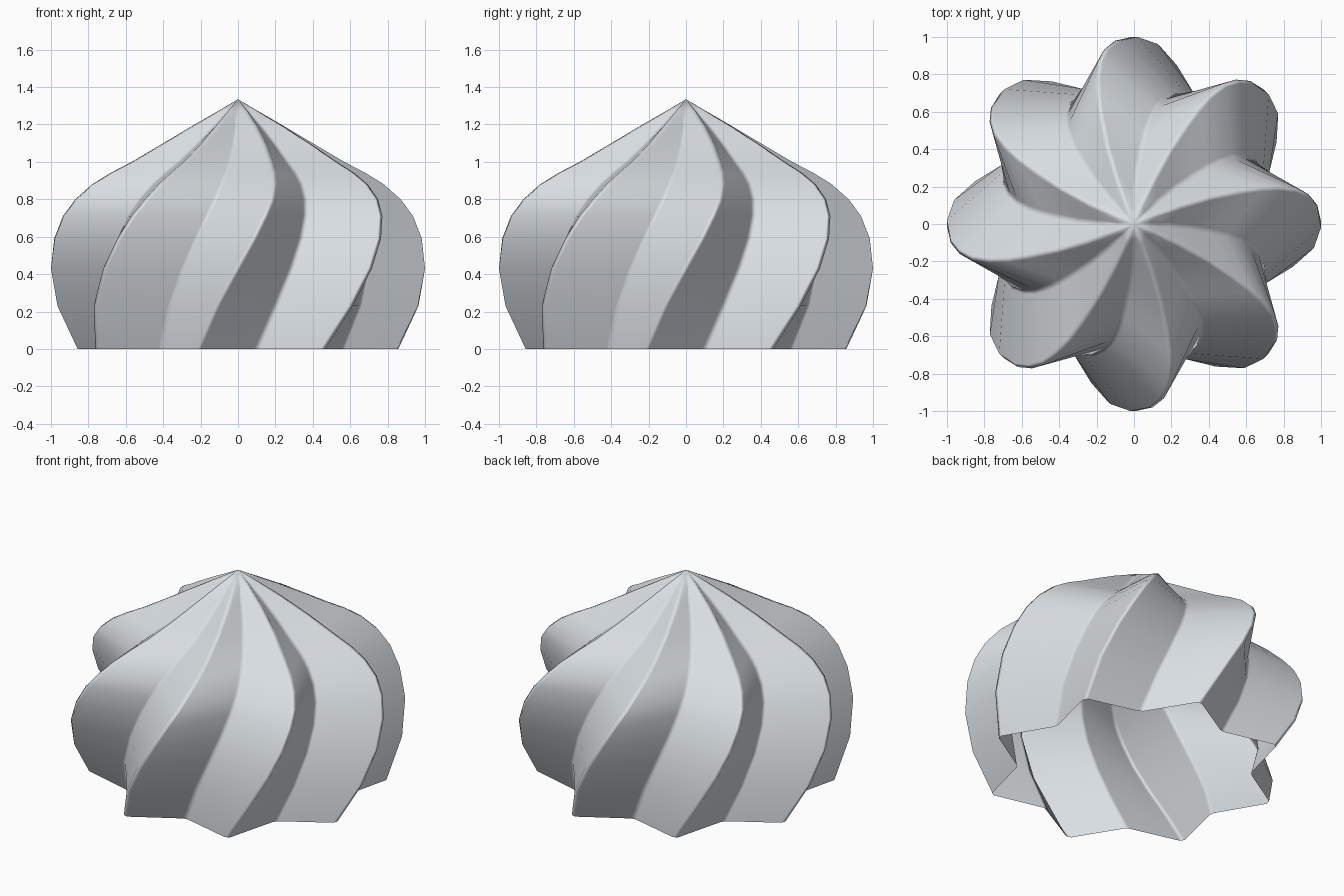
import bpy, bmesh, math

if "Cube" in bpy.data.objects:
    bpy.data.objects.remove(bpy.data.objects["Cube"])

# profile rings: height, ridge radius, ridge twist in degrees, valley/ridge ratio
RINGS = [
    (0.00, 0.88, -14.0, 0.790), (0.23, 0.97, -6.7, 0.770), (0.43, 1.00, -0.2, 0.755),
    (0.59, 0.985, 5.0, 0.745), (0.71, 0.945, 8.8, 0.735), (0.80, 0.885, 11.8, 0.725),
    (0.88, 0.80, 14.0, 0.715), (0.94, 0.705, 15.6, 0.71), (1.00, 0.59, 17.0, 0.705),
    (1.09, 0.435, 19.0, 0.70), (1.19, 0.26, 20.8, 0.70), (1.27, 0.115, 22.0, 0.72),
]
TIP = 1.335
LOBES = 8
EDGE = 0.016       # half width of the softened ridge and valley


def ring(bm, z, r, twist, valley):
    verts = []
    for i in range(LOBES * 2):
        base = -90 + twist + i * 180 / LOBES
        rad = r if i % 2 == 0 else r * valley
        half = min(EDGE / rad, math.radians(5))
        for s in (-1, 1):
            a = math.radians(base) + s * half
            verts.append(bm.verts.new((rad * math.cos(a), rad * math.sin(a), z)))
    return verts


# twisted, fluted dome shell, open underneath
bm = bmesh.new()
loops = [ring(bm, *p) for p in RINGS]
n = len(loops[0])
for lo, hi in zip(loops, loops[1:]):
    for i in range(n):
        j = (i + 1) % n
        bm.faces.new((lo[i], lo[j], hi[j], hi[i]))
tip = bm.verts.new((0, 0, TIP))
for i in range(n):
    bm.faces.new((loops[-1][i], loops[-1][(i + 1) % n], tip))
for f in bm.faces:
    f.smooth = True

mesh = bpy.data.meshes.new("twisted_dome")
bm.to_mesh(mesh)
bm.free()
dome = bpy.data.objects.new("twisted_dome", mesh)
bpy.context.collection.objects.link(dome)

# pale grey
mat = bpy.data.materials.new("pale_grey")
mat.diffuse_color = (0.70, 0.74, 0.77, 1)
mat.use_nodes = True
mat.node_tree.nodes["Principled BSDF"].inputs["Base Color"].default_value = mat.diffuse_color
mesh.materials.append(mat)

# broad flute faces stay crisp, soft only on the narrow edges
wn = dome.modifiers.new("weighted_normals", 'WEIGHTED_NORMAL')
wn.weight = 60
